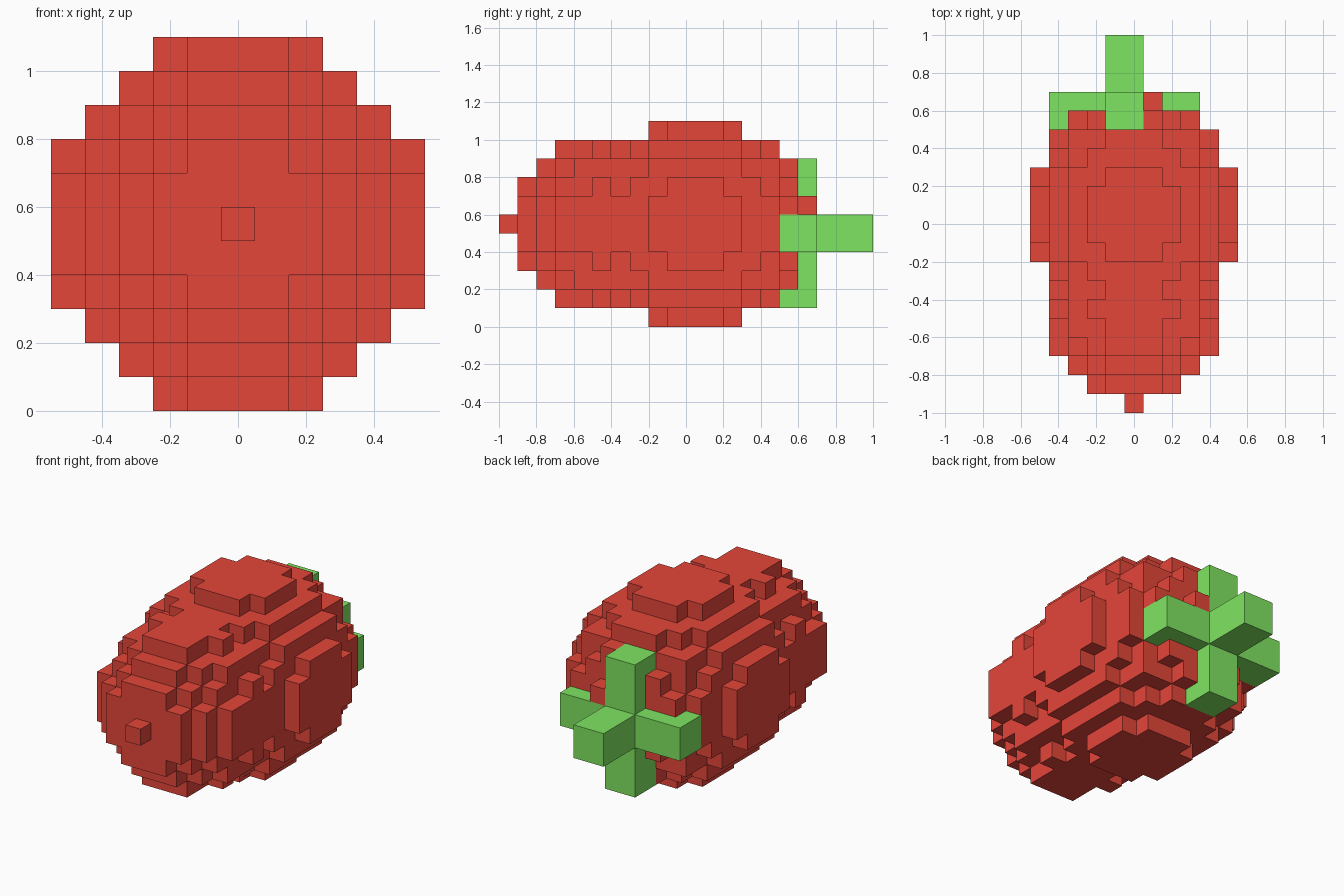
import bpy
import bmesh
from mathutils import Vector

old = bpy.data.objects.get("Cube")
if old:
    bpy.data.objects.remove(old, do_unlink=True)

U = 0.1      # size of one block
MID_Z = 0.55  # height of the long axis


def material(name, rgb):
    m = bpy.data.materials.new(name)
    m.use_nodes = True
    m.diffuse_color = (*rgb, 1)
    bsdf = next(n for n in m.node_tree.nodes if n.type == 'BSDF_PRINCIPLED')
    bsdf.inputs["Base Color"].default_value = (*rgb, 1)
    return m


red = material("berry red", (0.78, 0.061, 0.042))
green = material("leaf green", (0.213, 0.78, 0.120))

# The three axes; each cell face is spanned by the other two
AXES = [Vector((1, 0, 0)), Vector((0, 1, 0)), Vector((0, 0, 1))]


def block_object(name, cells, hidden, mat):
    """Skin a set of unit cells, leaving out faces that touch other cells."""
    bm = bmesh.new()
    for c in cells:
        for a in range(3):
            for s in (1, -1):
                n = AXES[a] * s
                near = tuple(int(c[i] + n[i]) for i in range(3))
                if near in cells or near in hidden:
                    continue
                p, q = AXES[(a + 1) % 3] * s, AXES[(a + 2) % 3]
                corners = [(-1, -1), (1, -1), (1, 1), (-1, 1)]
                # cells are centred on x and z, and start at y = index
                mid = Vector((c[0], c[1] + 0.5, c[2])) + n * 0.5
                vs = [bm.verts.new((mid + (p * i + q * j) * 0.5) * U
                                   + Vector((0, 0, MID_Z))) for i, j in corners]
                bm.faces.new(vs)
    bmesh.ops.remove_doubles(bm, verts=bm.verts, dist=0.001)
    me = bpy.data.meshes.new(name)
    bm.to_mesh(me)
    bm.free()
    me.materials.append(mat)
    ob = bpy.data.objects.new(name, me)
    bpy.context.collection.objects.link(ob)


def box(x, y, z):
    return {(i, j, k) for i in range(*x) for j in range(*y) for k in range(*z)}


# Stalk and the four leaves crossing around it
stalk = box((-1, 1), (5, 10), (-1, 1))
leaves = (box((-4, 4), (5, 7), (-1, 1)) | box((-1, 1), (5, 7), (-4, 4))) - stalk

# Berry: one disc of blocks per step along y, given by squared radius
RADII = [0, 5, 10, 17, 18, 20, 18, 20, 26, 29, 29, 29, 26, 20, 18, 10, 2]
berry = {(x, j - 10, z) for j, r in enumerate(RADII)
         for x in range(-5, 6) for z in range(-5, 6) if x * x + z * z <= r}
berry -= stalk | leaves

block_object("berry_body", berry, stalk | leaves, red)
block_object("leaves", leaves, stalk | berry, green)
block_object("stalk", stalk, leaves | berry, green)
